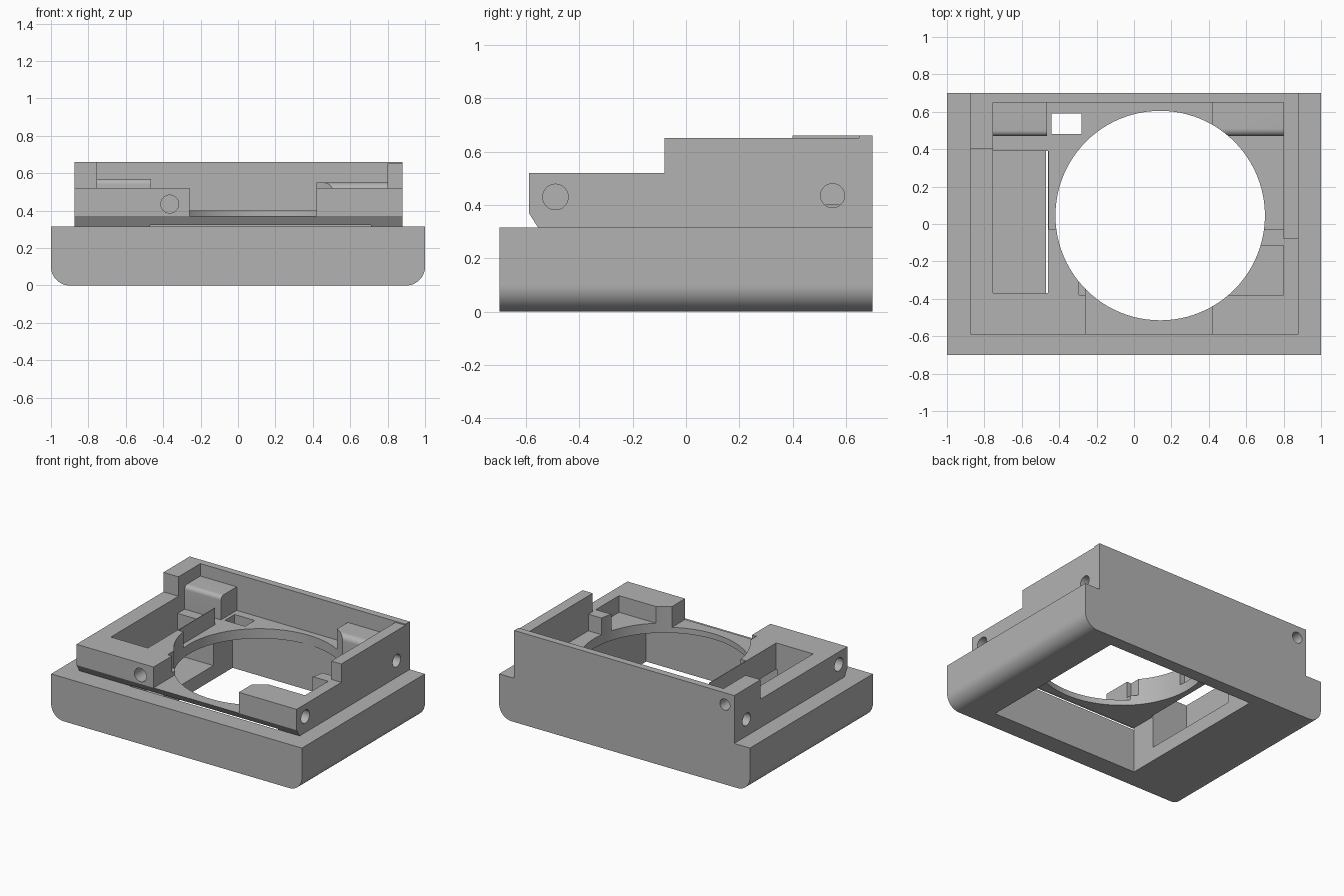
import bpy, bmesh, math
from mathutils import Vector

if "Cube" in bpy.data.objects:
    bpy.data.objects.remove(bpy.data.objects["Cube"])

grey = bpy.data.materials.new("plain grey")
grey.use_nodes = True
grey.diffuse_color = (0.45, 0.45, 0.45, 1)
grey.node_tree.nodes["Principled BSDF"].inputs["Base Color"].default_value = (0.45, 0.45, 0.45, 1)


def prism(name, pts, axis, lo, hi):
    """Extrude a 2D outline along one axis; outline uses the other two axes in order."""
    bm = bmesh.new()

    def at(p, d):
        v = list(p)
        v.insert(axis, d)
        return Vector(v)
    face = bm.faces.new([bm.verts.new(at(p, lo)) for p in pts])
    ext = bmesh.ops.extrude_face_region(bm, geom=[face])
    move = Vector((0, 0, 0))
    move[axis] = hi - lo
    bmesh.ops.translate(bm, vec=move, verts=[v for v in ext["geom"] if isinstance(v, bmesh.types.BMVert)])
    bmesh.ops.recalc_face_normals(bm, faces=bm.faces)
    mesh = bpy.data.meshes.new(name)
    bm.to_mesh(mesh)
    bm.free()
    mesh.materials.append(grey)
    ob = bpy.data.objects.new(name, mesh)
    bpy.context.collection.objects.link(ob)
    return ob


def box(x0, x1, y0, y1, z0, z1, name="cutter"):
    return prism(name, [(x0, y0), (x1, y0), (x1, y1), (x0, y1)], 2, z0, z1)


def arc(cx, cy, r, a0, a1, n):
    return [(cx + r * math.cos(math.radians(a0 + (a1 - a0) * i / n)),
             cy + r * math.sin(math.radians(a0 + (a1 - a0) * i / n))) for i in range(n + 1)]


def rod(cx, cy, r, axis, lo, hi, n=32):
    return prism("cutter", arc(cx, cy, r, 0, 360, n)[:-1], axis, lo, hi)


def cut(targets, cutters):
    for ob in targets:
        for c in cutters:
            mod = ob.modifiers.new("cut", "BOOLEAN")
            mod.operation = "DIFFERENCE"
            mod.solver = "EXACT"
            mod.object = c
        bpy.context.view_layer.update()
        dg = bpy.context.evaluated_depsgraph_get()
        mesh = bpy.data.meshes.new_from_object(ob.evaluated_get(dg))
        ob.modifiers.clear()
        ob.data = mesh
    for c in cutters:
        bpy.data.objects.remove(c)


# Base tray with rounded lower side edges
outline = arc(-0.9, 0.1, 0.1, 180, 270, 12) + arc(0.9, 0.1, 0.1, 270, 360, 12)
base = prism("base_tray", outline + [(1, 0.315), (-1, 0.315)], 1, -0.7, 0.7)

# Upper housing with an undercut front edge
housing = prism("upper_housing", [(-0.555, 0.315), (0.7, 0.315), (0.7, 0.66),
                                  (-0.59, 0.66), (-0.59, 0.37)], 0, -0.875, 0.88)

# Stepped rim, deck level, and front gap
cut([housing], [
    box(-1, 0.8, -1, 0.4, 0.52, 1),
    box(0.79, 1, -1, -0.08, 0.52, 1),
    box(0.79, 1, -0.2, 0.65, 0.652, 1),
    box(-0.755, 0.8, 0.39, 0.65, 0.4, 1),
    box(-0.455, 0.8, -0.03, 0.45, 0.4, 1),
    box(0.41, 0.8, -0.38, 0, 0.4, 1),
    box(-0.26, 0.42, -1, 0, 0.37, 1),
    box(-0.295, -0.2, -0.38, 0, 0.4, 1),
    box(-0.44, -0.28, 0.48, 0.59, 0.2, 1),
])

# Small post and rounded rear blocks on the deck
post = box(0.6, 0.8, -0.115, -0.03, 0.4, 0.52, "right_post")


def rear_block(name, x0, x1, top, r):
    pts = [(0.65, 0.4), (0.65, top)] + arc(0.47 + r, top - r, r, 90, 180, 8) + [(0.47, 0.4)]
    return prism(name, pts, 0, x0, x1)


right_block = rear_block("rear_right_block", 0.42, 0.8, 0.55, 0.04)
left_block = rear_block("rear_left_block", -0.755, -0.465, 0.57, 0.03)

# Large round opening
cut([housing, post, right_block], [rod(0.14, 0.045, 0.56, 2, 0.2, 1, 96)])

# Hollow underside and side pocket
cut([base, housing], [box(-0.47, 0.71, -0.56, 0.61, -0.2, 0.33),
                      box(-0.755, -0.46, -0.37, 0.39, 0.1, 0.8)])

# Screw holes in the sides, front and back
cut([housing], [
    rod(-0.49, 0.43, 0.048, 0, 0.7, 1),
    rod(0.55, 0.435, 0.045, 0, 0.7, 1),
    rod(-0.49, 0.43, 0.048, 0, -1, -0.7),
    rod(0.56, 0.435, 0.045, 0, -1, -0.78),
    rod(-0.365, 0.435, 0.048, 1, -0.8, -0.3),
    rod(-0.8, 0.575, 0.04, 1, 0.55, 0.9),
])

for ob in (base, housing, post, right_block, left_block):
    bpy.ops.object.select_all(action="DESELECT")
    ob.select_set(True)
    bpy.context.view_layer.objects.active = ob
    bpy.ops.object.shade_smooth_by_angle(angle=math.radians(30))
